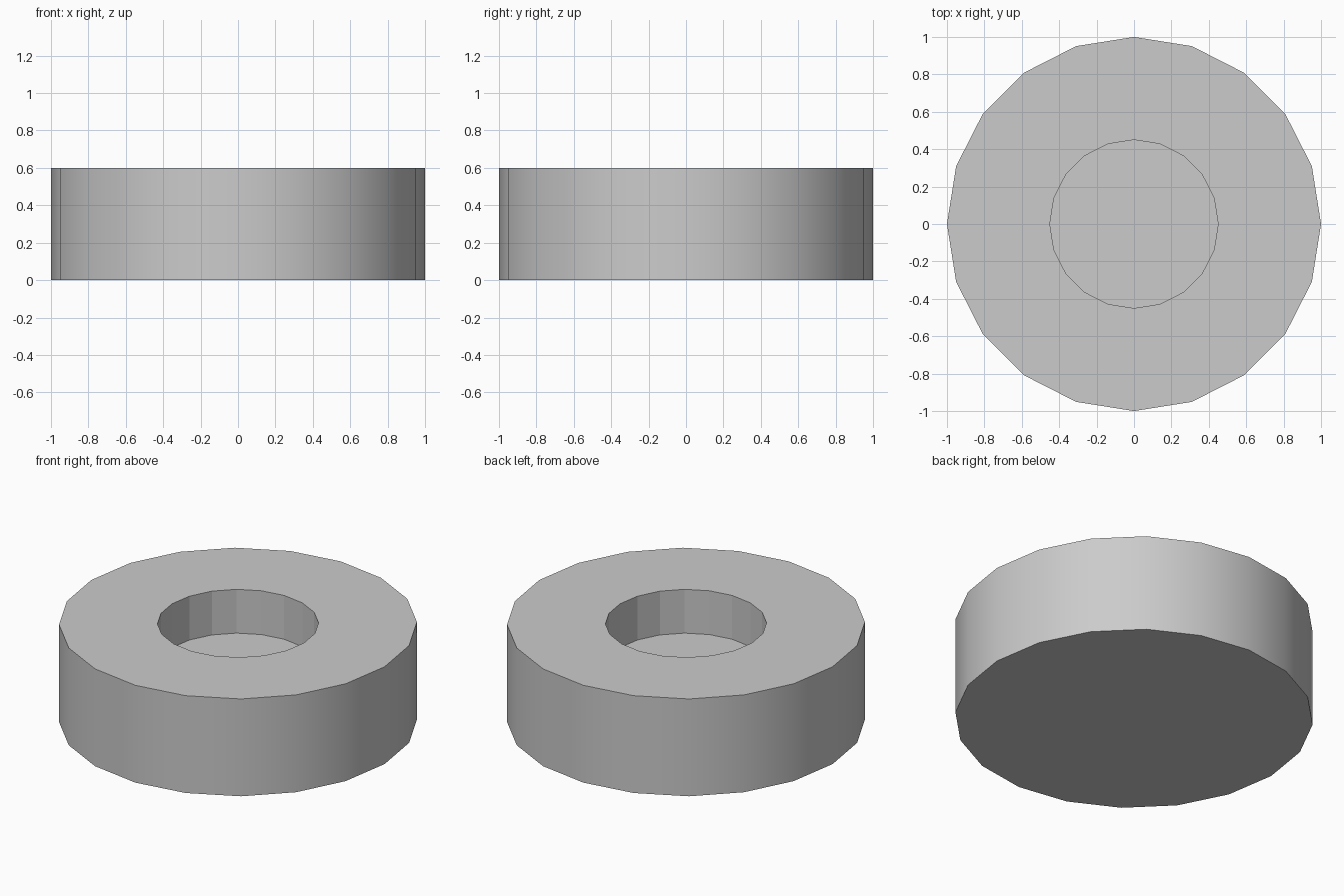
import bpy, bmesh
from math import cos, sin, tau

if "Cube" in bpy.data.objects:
    bpy.data.objects.remove(bpy.data.objects["Cube"])

SIDES = 20
# Profile (radius, height): outer wall, top face, recess wall
PROFILE = [(1.0, 0.0), (1.0, 0.6), (0.45, 0.6), (0.45, 0.33)]

bm = bmesh.new()
rings = [[bm.verts.new((r * cos(tau * i / SIDES), r * sin(tau * i / SIDES), z))
          for i in range(SIDES)] for r, z in PROFILE]

# Walls and top; only the outer wall is smooth
for k, (low, high) in enumerate(zip(rings, rings[1:])):
    for i in range(SIDES):
        j = (i + 1) % SIDES
        face = bm.faces.new((low[i], low[j], high[j], high[i]))
        face.smooth = k == 0

# Underside and recess floor
bm.faces.new(list(reversed(rings[0])))
bm.faces.new(rings[-1])

# Keep the rims crisp
for e in bm.edges:
    if len(e.link_faces) == 2 and e.calc_face_angle() > 0.6:
        e.smooth = False

mesh = bpy.data.meshes.new("recessed_disc")
bm.to_mesh(mesh)
bm.free()
disc = bpy.data.objects.new("recessed_disc", mesh)
bpy.context.collection.objects.link(disc)
